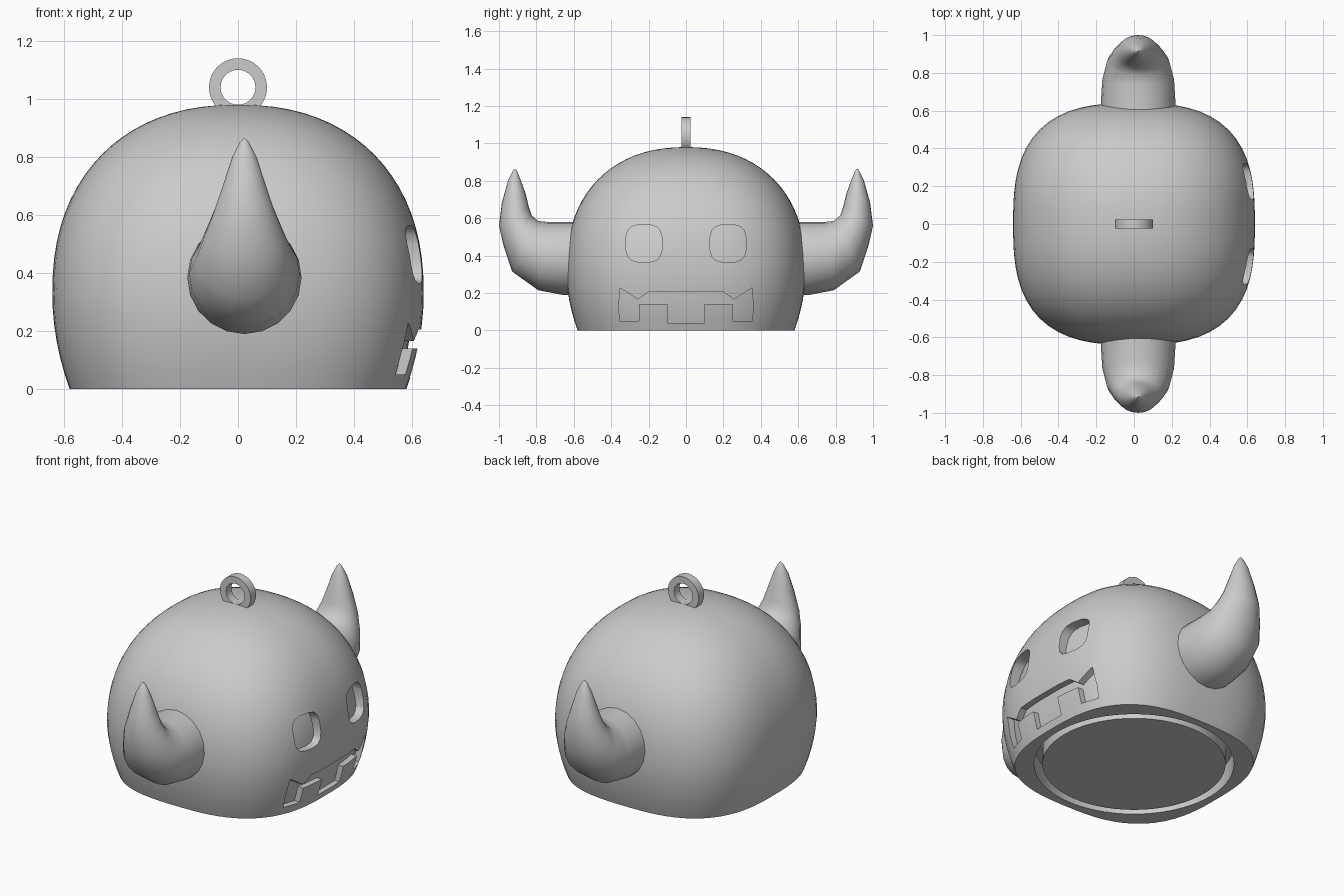
import bpy, bmesh, math
from mathutils import Vector

if "Cube" in bpy.data.objects:
    bpy.data.objects.remove(bpy.data.objects["Cube"], do_unlink=True)

grey = bpy.data.materials.new("plain_grey")
grey.use_nodes = True
colour = (0.6, 0.6, 0.6, 1)
grey.diffuse_color = colour
grey.node_tree.nodes["Principled BSDF"].inputs["Base Color"].default_value = colour


def finish(name, bm):
    bmesh.ops.recalc_face_normals(bm, faces=bm.faces)
    mesh = bpy.data.meshes.new(name)
    bm.to_mesh(mesh)
    bm.free()
    mesh.materials.append(grey)
    obj = bpy.data.objects.new(name, mesh)
    bpy.context.collection.objects.link(obj)
    return obj


def loft(name, rings, closed=False):
    """Skin a list of point rings; cap the ends or join them up."""
    bm = bmesh.new()
    loops = [[bm.verts.new(p) for p in ring] for ring in rings]
    n = len(loops[0])
    pairs = list(zip(loops, loops[1:]))
    if closed:
        pairs.append((loops[-1], loops[0]))
    else:
        bm.faces.new(loops[0])
        bm.faces.new(loops[-1])
    for a, b in pairs:
        for i in range(n):
            j = (i + 1) % n
            bm.faces.new((a[i], a[j], b[j], b[i]))
    return finish(name, bm)


def super_point(a, n):
    c, s = math.cos(a), math.sin(a)
    return (math.copysign(abs(c) ** (2 / n), c), math.copysign(abs(s) ** (2 / n), s))


def circle(count):
    return [math.tau * i / count for i in range(count)]


def dome(name, scale=1.0, base=0.0):
    """Rounded-square dome, bulging slightly above its base."""
    profile = [(0.64 - 0.06 * (1 - t / 6) ** 2, 0.33 * t / 6) for t in range(6)]
    for k in range(20):
        a = math.pi / 2 * k / 20
        e = 2 / 2.25
        profile.append((0.64 * math.cos(a) ** e, 0.33 + 0.65 * math.sin(a) ** e))
    profile.append((0.02, 0.98))
    rings = []
    for r, z in profile:
        n = 2.8 - 0.5 * max(0, z - 0.33) / 0.65
        ring = []
        for a in circle(72):
            # even out the spacing around the rounded corners
            c, s = math.cos(a), math.sin(a)
            k = r * scale / (abs(c) ** n + abs(s) ** n) ** (1 / n)
            ring.append((c * k, s * k, base + z * (scale if base else 1)))
        rings.append(ring)
    return loft(name, rings)


def cut(obj, cutter):
    mod = obj.modifiers.new("cut", 'BOOLEAN')
    mod.operation = 'DIFFERENCE'
    mod.solver = 'EXACT'
    mod.object = cutter
    bpy.context.view_layer.objects.active = obj
    bpy.ops.object.modifier_apply(modifier=mod.name)


def smooth(obj, degrees):
    bpy.ops.object.select_all(action='DESELECT')
    obj.select_set(True)
    bpy.context.view_layer.objects.active = obj
    bpy.ops.object.shade_smooth_by_angle(angle=math.radians(degrees))


# Face outlines as (y, z)
half_mouth = [(0.2, 0.205), (0.257, 0.165), (0.353, 0.228), (0.36, 0.12), (0.353, 0.05),
              (0.25, 0.05), (0.25, 0.14), (0.1, 0.14), (0.1, 0.04)]
mouth = half_mouth + [(-y, z) for y, z in reversed(half_mouth)]
eye = [super_point(a + 0.2, 3.2) for a in circle(16)]
outlines = [mouth]
for side in (-1, 1):
    outlines.append([(side * 0.225 + 0.097 * u, 0.465 + 0.1 * v) for u, v in eye])

# Body with recessed eyes and mouth whose floors follow the surface
body = dome("body")
core = dome("core_cutter", 0.935, -0.02)
for outline in outlines:
    cutter = loft("face_cutter", [[(x, y, z) for y, z in outline] for x in (0.35, 0.8)])
    cut(cutter, core)
    cut(body, cutter)
    bpy.data.objects.remove(cutter, do_unlink=True)
bpy.data.objects.remove(core, do_unlink=True)

# Round groove around the plug underneath
section = [(0.49, -0.05), (0.535, -0.05), (0.535, 0.12), (0.49, 0.12)]
groove = loft("groove_cutter", [[(r * math.cos(a), r * math.sin(a), z) for r, z in section]
                                for a in circle(64)], closed=True)
cut(body, groove)
bpy.data.objects.remove(groove, do_unlink=True)
smooth(body, 30)

# Horns: inner edge (y, z), outer edge (y, z), half width
horn_rings = [
    ((0.55, 0.58), (0.55, 0.19), 0.197), ((0.65, 0.58), (0.66, 0.19), 0.197),
    ((0.74, 0.58), (0.79, 0.215), 0.19), ((0.79, 0.585), (0.93, 0.315), 0.165),
    ((0.825, 0.615), (0.975, 0.45), 0.135), ((0.84, 0.66), (1.0, 0.56), 0.105),
    ((0.857, 0.73), (0.985, 0.68), 0.073), ((0.882, 0.8), (0.952, 0.8), 0.042),
    ((0.902, 0.85), (0.928, 0.85), 0.016), ((0.912, 0.864), (0.918, 0.864), 0.003)]
for name, side in (("front_horn", -1), ("back_horn", 1)):
    rings = []
    for inner, outer, width in horn_rings:
        p = Vector((0.022, side * inner[0], inner[1]))
        q = Vector((0.022, side * outer[0], outer[1]))
        mid, half = (p + q) / 2, (p - q) / 2
        rings.append([mid + half * math.cos(a) + Vector((width * math.sin(a), 0, 0))
                      for a in circle(20)])
    smooth(loft(name, rings), 40)

# Hanging loop on top
section = [(0.06, -0.025), (0.1, -0.025), (0.1, 0.025), (0.06, 0.025)]
hanger = loft("hanging_loop", [[(r * math.sin(a), y, 1.04 + r * math.cos(a)) for r, y in section]
                               for a in circle(40)], closed=True)
smooth(hanger, 30)
